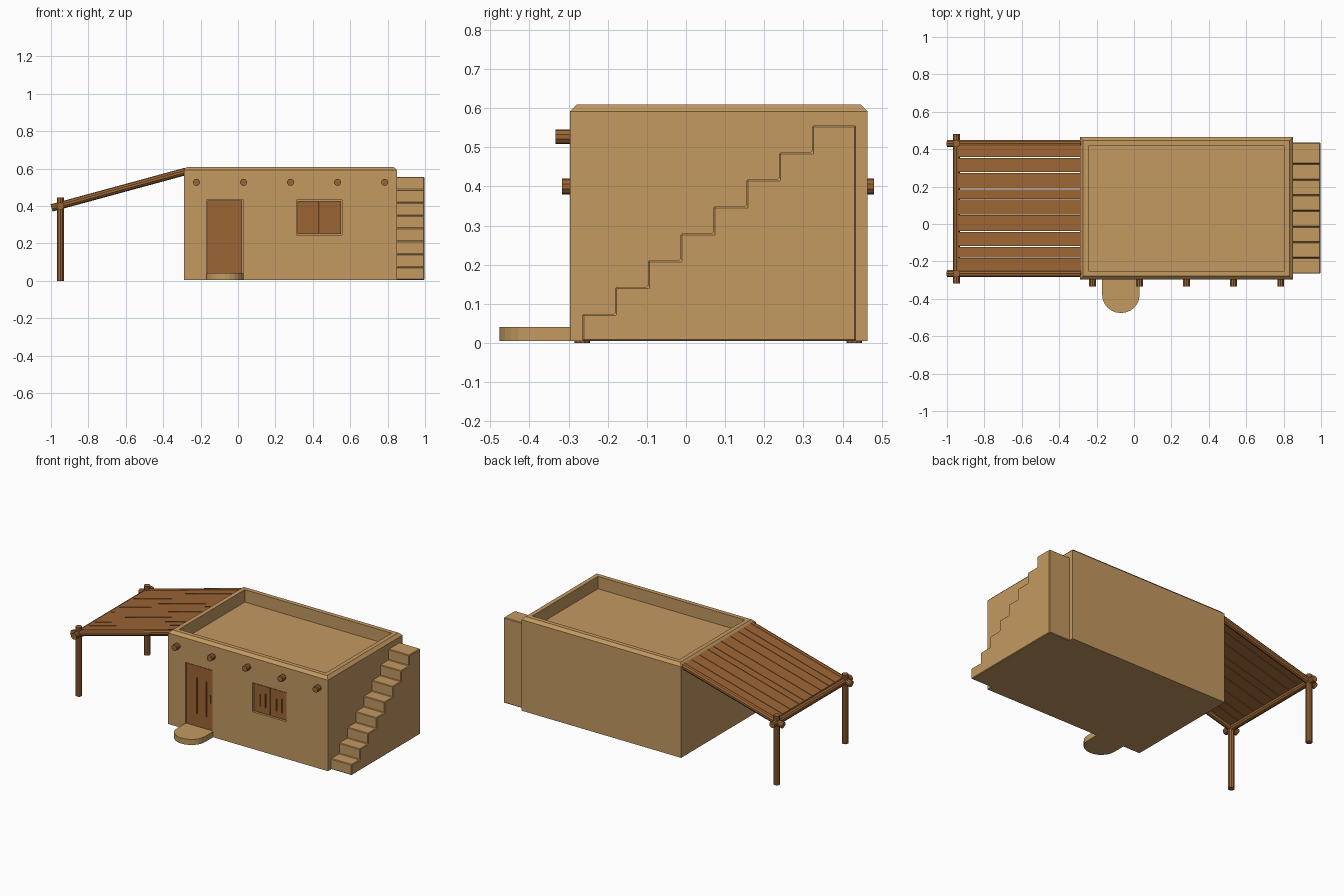
import bpy, bmesh, math
from mathutils import Vector

if "Cube" in bpy.data.objects:
    bpy.data.objects.remove(bpy.data.objects["Cube"])


def material(name, rgb):
    m = bpy.data.materials.new(name)
    m.diffuse_color = (*rgb, 1)
    m.use_nodes = True
    m.node_tree.nodes["Principled BSDF"].inputs["Base Color"].default_value = m.diffuse_color
    return m


CLAY = material("clay", (0.55, 0.32, 0.12))
WOOD = material("wood", (0.33, 0.13, 0.035))


def finish(name, bm, mat):
    bmesh.ops.recalc_face_normals(bm, faces=bm.faces[:])
    me = bpy.data.meshes.new(name)
    bm.to_mesh(me)
    bm.free()
    ob = bpy.data.objects.new(name, me)
    bpy.context.collection.objects.link(ob)
    me.materials.append(mat)
    return ob


def box(name, x, y, z, mat=WOOD):
    bm = bmesh.new()
    bmesh.ops.create_cube(bm, size=1)
    for v in bm.verts:
        v.co = [(a + b) / 2 + c * (b - a) for (a, b), c in zip((x, y, z), v.co)]
    return finish(name, bm, mat)


def prism(name, pts, offset, mat):
    bm = bmesh.new()
    f = bm.faces.new([bm.verts.new(p) for p in pts])
    r = bmesh.ops.extrude_face_region(bm, geom=[f])
    bmesh.ops.translate(bm, vec=offset,
                        verts=[g for g in r["geom"] if isinstance(g, bmesh.types.BMVert)])
    return finish(name, bm, mat)


def pole(name, a, b, r=0.02, sides=10):
    a, b = Vector(a), Vector(b)
    bm = bmesh.new()
    bmesh.ops.create_cone(bm, cap_ends=True, segments=sides, radius1=r, radius2=r,
                          depth=(b - a).length)
    ob = finish(name, bm, WOOD)
    ob.rotation_mode = 'QUATERNION'
    ob.rotation_quaternion = (b - a).to_track_quat('Z', 'Y')
    ob.location = (a + b) / 2
    return ob


def cut(ob, *ranges):
    cutter = box("cutter", *ranges)
    mod = ob.modifiers.new("cut", 'BOOLEAN')
    mod.operation, mod.solver, mod.object = 'DIFFERENCE', 'EXACT', cutter
    bpy.context.view_layer.objects.active = ob
    bpy.ops.object.modifier_apply(modifier=mod.name)
    bpy.data.objects.remove(cutter)


# house body: stacked rings give walls, chamfered parapet and sunken roof
X0, X1, Y0, Y1 = -0.29, 0.85, -0.297, 0.464
bm = bmesh.new()
rings = []
for inset, z in ((0, 0.005), (0, 0.592), (0.018, 0.61), (0.046, 0.61), (0.046, 0.53)):
    a, b, c, d = X0 + inset, X1 - inset, Y0 + inset, Y1 - inset
    rings.append([bm.verts.new(p) for p in ((a, c, z), (b, c, z), (b, d, z), (a, d, z))])
for lo, hi in zip(rings, rings[1:]):
    for i in range(4):
        j = (i + 1) % 4
        bm.faces.new((lo[i], lo[j], hi[j], hi[i]))
bm.faces.new(rings[0])
bm.faces.new(rings[-1])
house = finish("house_body", bm, CLAY)

# door and window recesses
cut(house, (-0.167, 0.027), (-0.4, -0.282), (0.03, 0.435))
cut(house, (0.312, 0.555), (-0.4, -0.282), (0.245, 0.432))

# door with grooves and handle
door = box("door", (-0.162, 0.022), (-0.291, -0.275), (0.03, 0.43))
for x, z0, z1 in ((-0.09, 0.12, 0.355), (-0.02, 0.12, 0.345)):
    cut(door, (x - 0.003, x + 0.003), (-0.3, -0.284), (z0, z1))
box("door_handle", (0.003, 0.011), (-0.297, -0.286), (0.215, 0.265))

# window shutters with grooves
for name, x0, x1, grooves in (("left_shutter", 0.317, 0.4325, (0.363, 0.4)),
                              ("right_shutter", 0.4365, 0.55, (0.478, 0.518))):
    s = box(name, (x0, x1), (-0.291, -0.275), (0.25, 0.427))
    for i, x in enumerate(grooves):
        cut(s, (x - 0.003, x + 0.003), (-0.3, -0.284), (0.29, 0.37 + 0.01 * i))

# rounded doorstep
step = [(-0.17, -0.28, 0.005)]
for i in range(13):
    t = math.pi + math.pi * i / 12
    step.append((-0.07 + 0.1 * math.cos(t), -0.38 + 0.096 * math.sin(t), 0.005))
step.append((0.03, -0.28, 0.005))
prism("doorstep", step, (0, 0, 0.036), CLAY)

# roof beam ends poking through the front wall
for i in range(5):
    x = -0.222 + 0.2515 * i
    pole(f"roof_beam_{i + 1}", (x, -0.334, 0.527), (x, -0.27, 0.527), 0.019)

# outside staircase
N, RUN, RISE = 8, 0.0838, 0.0688
prof = [(0.84, 0.435, 0.005), (0.84, -0.265, 0.005)]
for i in range(N):
    y, z = -0.265 + RUN * i, 0.005 + RISE * (i + 1)
    prof.append((0.84, y, z))
    prof.append((0.84, y + RUN if i < N - 1 else 0.435, z))
stairs = prism("staircase", prof, (0.157, 0, 0), CLAY)
bev = stairs.modifiers.new("bevel", 'BEVEL')
bev.width, bev.segments = 0.004, 1

# canopy frame: posts, sloping rafters and cross beam
PY = (-0.265, 0.43)
XA, ZA, XB, ZB = -0.997, 0.39, -0.28, 0.585
SLOPE = (ZB - ZA) / (XB - XA)
for side, y in zip(("front", "back"), PY):
    pole(side + "_post", (-0.95, y, 0), (-0.95, y, 0.445))
    pole(side + "_rafter", (XA, y, ZA), (XB, y, ZB))
pole("cross_beam", (-0.95, -0.317, 0.4), (-0.95, 0.48, 0.4))

# canopy planks laid along the slope, with narrow gaps and a few cracks
edges = (-0.262, -0.18, -0.12, -0.04, 0.05, 0.132, 0.187, 0.275, 0.355, 0.425)
for i, (a, b) in enumerate(zip(edges, edges[1:])):
    pts = []
    for x, dz in ((-0.938, 0), (-0.28, 0), (-0.28, 0.014), (-0.938, 0.014)):
        pts.append((x, a + 0.002, ZA + (x - XA) * SLOPE + dz))
    prism(f"canopy_plank_{i + 1}", pts, (0, b - a - 0.004, 0), WOOD)
